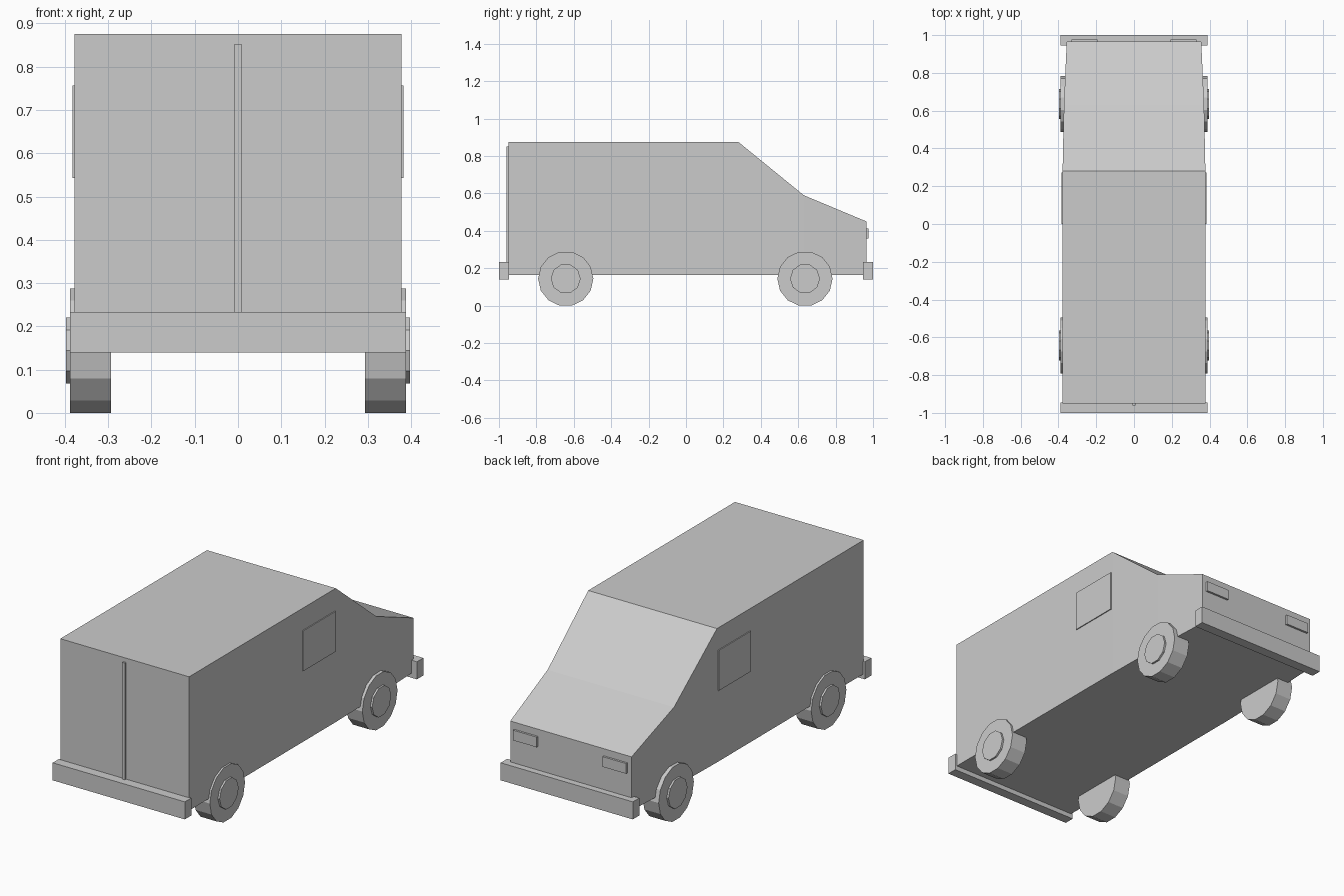
import bpy
from math import sin, cos, tau

if "Cube" in bpy.data.objects:
    bpy.data.objects.remove(bpy.data.objects["Cube"])


def make(name, verts, faces):
    mesh = bpy.data.meshes.new(name)
    mesh.from_pydata(verts, [], faces)
    obj = bpy.data.objects.new(name, mesh)
    bpy.context.collection.objects.link(obj)
    return obj


def box(name, x, y, z):
    verts = [(a, b, c) for a in x for b in y for c in z]
    faces = [(0, 1, 3, 2), (4, 6, 7, 5), (0, 4, 5, 1),
             (2, 3, 7, 6), (0, 2, 6, 4), (1, 5, 7, 3)]
    return make(name, verts, faces)


def disc(name, side, x0, x1, y, z, radius, sides):
    # Low-poly cylinder along x
    ring = [(y + radius * cos(tau * i / sides), z + radius * sin(tau * i / sides))
            for i in range(sides)]
    xs = (x0, x1) if side > 0 else (-x1, -x0)
    verts = [(x, *p) for x in xs for p in ring]
    faces = [tuple(reversed(range(sides))), tuple(range(sides, 2 * sides))]
    for i in range(sides):
        j = (i + 1) % sides
        faces.append((i, j, sides + j, sides + i))
    return make(name, verts, faces)


# Van body: stations of (y, roof height, half width), tapering at the nose
stations = [(-0.95, 0.875, 0.378), (0.28, 0.875, 0.378),
            (0.63, 0.59, 0.371), (0.965, 0.45, 0.356)]
floor = 0.165
verts, faces = [], []
for y, top, w in stations:
    verts += [(-w, y, floor), (w, y, floor), (w, y, top), (-w, y, top)]
for s in range(len(stations) - 1):
    for i in range(4):
        j = (i + 1) % 4
        a = 4 * s
        faces.append((a + i, a + 4 + i, a + 4 + j, a + j)[::-1])
last = 4 * (len(stations) - 1)
faces += [(0, 1, 2, 3), (last + 3, last + 2, last + 1, last)]
make("body", verts, faces)

# Bumpers and rear door strip
box("rear_bumper", (-0.388, 0.388), (-1.0, -0.946), (0.14, 0.233))
box("front_bumper", (-0.388, 0.388), (0.946, 1.0), (0.14, 0.233))
box("rear_door_strip", (-0.008, 0.008), (-0.96, -0.94), (0.23, 0.852))

for side, label in ((-1, "left"), (1, "right")):
    # Cab window and headlight
    box(f"window_{label}", sorted((side * 0.37, side * 0.383)), (0.0, 0.272), (0.543, 0.757))
    box(f"headlight_{label}", sorted((side * 0.193, side * 0.332)), (0.955, 0.976), (0.358, 0.412))
    # Wheels with hubs
    for y, end in ((-0.643, "rear"), (0.636, "front")):
        disc(f"{end}_wheel_{label}", side, 0.294, 0.388, y, 0.144, 0.1477, 14)
        disc(f"{end}_hub_{label}", side, 0.38, 0.398, y, 0.144, 0.08, 10)
